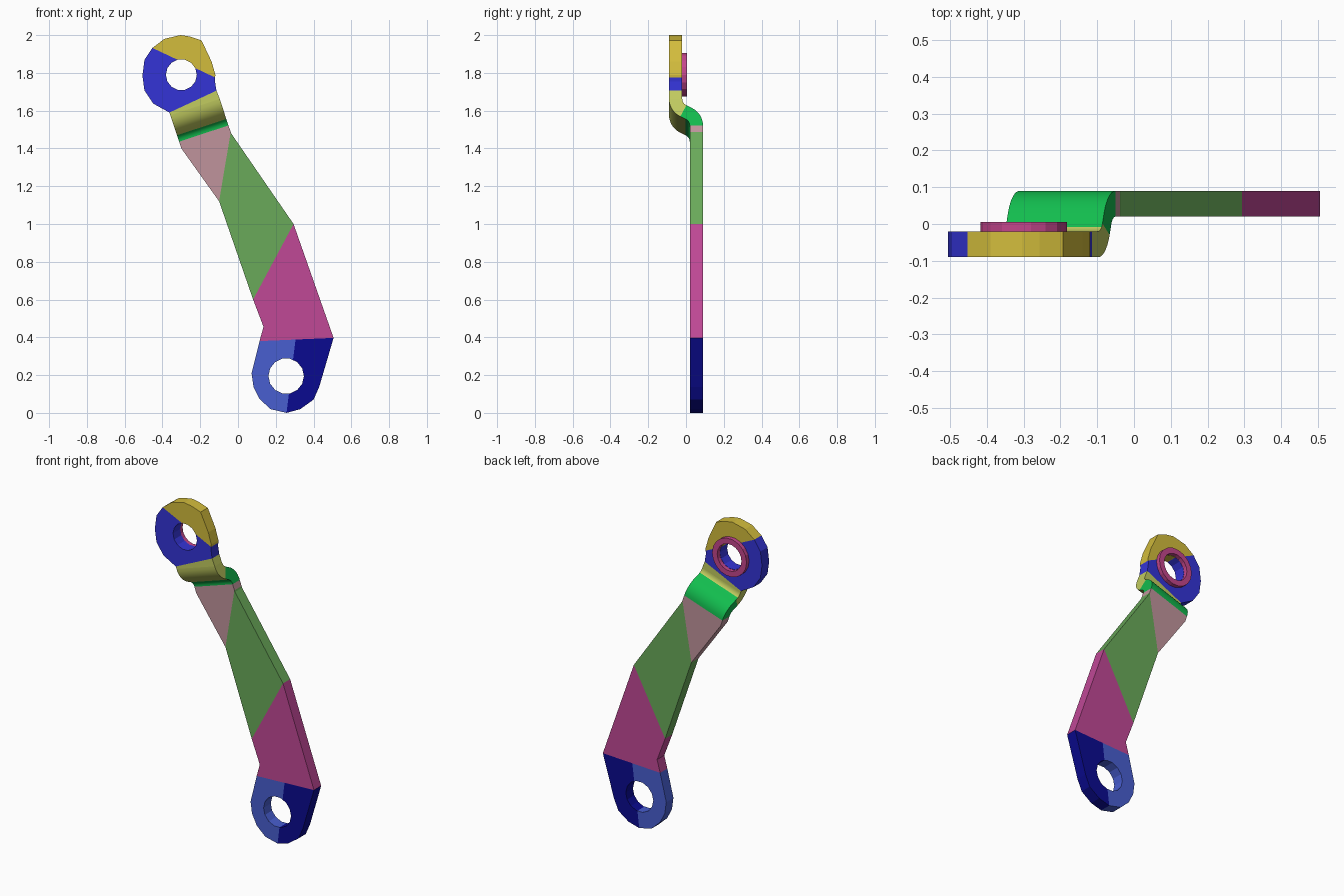
import bpy
import bmesh
from math import sin, cos, tau, radians
from mathutils import Vector

cube = bpy.data.objects.get("Cube")
if cube:
    bpy.data.objects.remove(cube)


def linear(c):
    return c / 12.92 if c < 0.04045 else ((c + 0.055) / 1.055) ** 2.4


def material(name, code):
    m = bpy.data.materials.new(name)
    col = [linear(int(code[i:i + 2], 16) / 255) for i in (0, 2, 4)] + [1]
    m.use_nodes = True
    m.diffuse_color = col
    m.node_tree.nodes["Principled BSDF"].inputs["Base Color"].default_value = col
    return m


gold = material("gold", "d2bc3c")
royal_blue = material("royal blue", "3434d6")
olive = material("olive yellow", "c2cc60")
bright_green = material("bright green", "12bc4e")
dusty_pink = material("dusty pink", "c0949c")
leaf_green = material("leaf green", "6aaa5a")
magenta = material("magenta", "c04896")
mid_blue = material("mid blue", "485ed0")
navy = material("navy", "0a0a90")
ring_pink = material("ring pink", "c4468c")


def finish(name, bm, mats):
    mesh = bpy.data.meshes.new(name)
    bm.to_mesh(mesh)
    bm.free()
    for m in mats:
        mesh.materials.append(m)
    obj = bpy.data.objects.new(name, mesh)
    bpy.context.collection.objects.link(obj)
    return obj


def circle(centre, radius, sides):
    return [(centre[0] + radius * cos(tau * i / sides),
             centre[1] + radius * sin(tau * i / sides)) for i in range(sides)]


def plate(name, outline, hole, front, back, mats, cuts=(), open_end=None):
    """Flat plate with a hole; each cut gives the right-hand side the next colour."""
    bm = bmesh.new()
    edges = []
    for loop in (outline, hole):
        verts = [bm.verts.new((x, front, z)) for x, z in loop]
        edges += [bm.edges.new((verts[i - 1], v)) for i, v in enumerate(verts)]
    bmesh.ops.triangle_fill(bm, edges=edges, use_beauty=True, normal=(0, -1, 0))
    ext = bmesh.ops.extrude_face_region(bm, geom=bm.faces[:])
    moved = [g for g in ext["geom"] if isinstance(g, bmesh.types.BMVert)]
    bmesh.ops.translate(bm, verts=moved, vec=(0, back - front, 0))
    bmesh.ops.recalc_face_normals(bm, faces=bm.faces[:])
    # the end that meets the bend stays open
    if open_end:
        ends = [f for f in bm.faces if f.normal.dot(open_end) > 0.999]
        bmesh.ops.delete(bm, geom=ends, context="FACES")
    for step, (p, q) in enumerate(cuts):
        start = Vector((p[0], 0, p[1]))
        right = Vector((q[1] - p[1], 0, p[0] - q[0])).normalized()
        faces = [f for f in bm.faces if f.material_index == step]
        geom = set(faces)
        for f in faces:
            geom.update(f.edges, f.verts)
        bmesh.ops.bisect_plane(bm, geom=list(geom), dist=0.0005,
                               plane_co=start, plane_no=right)
        for f in bm.faces:
            if f.material_index == step and (f.calc_center_median() - start).dot(right) > 0:
                f.material_index = step + 1
    return finish(name, bm, mats)


# Shared frame of the bend: across the arm and up along it
across = Vector((0.95, 0, 0.312)).normalized()
along = Vector((-across.z, 0, across.x))
left_foot = Vector((-0.312, 0, 1.436))
WIDTH = 0.275
THICK = 0.07
ANGLE = radians(63)
MEAN_R = 0.075
STRAIGHT = (0.11 - 2 * MEAN_R * (1 - cos(ANGLE))) / sin(ANGLE)
STEPS = 7

# Bend: double-curved strip stepping from the arm forward to the upper eye
path = []
for i in range(STEPS + 1):
    a = ANGLE * i / STEPS
    path.append((0.055 - MEAN_R * (1 - cos(a)), MEAN_R * sin(a), a))
rise = 2 * MEAN_R * sin(ANGLE) + STRAIGHT * cos(ANGLE)
path += [(-y, rise - s, a) for y, s, a in reversed(path)]

bm = bmesh.new()
rings = []
for y, s, a in path:
    ring = []
    for side, off in ((0, -1), (1, -1), (1, 1), (0, 1)):
        d = off * THICK / 2
        co = left_foot + across * WIDTH * side + along * (s + d * sin(a))
        co.y = y + d * cos(a)
        ring.append(bm.verts.new(co))
    rings.append(ring)
for lower, upper in zip(rings, rings[1:]):
    for k in range(4):
        n = (k + 1) % 4
        f = bm.faces.new((lower[k], lower[n], upper[n], upper[k]))
        f.material_index = 0 if f.calc_center_median().y > -0.01 else 1
bmesh.ops.recalc_face_normals(bm, faces=bm.faces[:])
bend = finish("bend", bm, [bright_green, olive])
bpy.ops.object.select_all(action="DESELECT")
bend.select_set(True)
bpy.context.view_layer.objects.active = bend
bpy.ops.object.shade_smooth_by_angle(angle=radians(35))


def bend_corner(side, s):
    p = left_foot + across * WIDTH * side + along * s
    return p.x, p.z


# Arm with the lower eye
arm_outline = [
    bend_corner(0, 0), (-0.30, 1.40), (-0.10, 1.12), (0.08, 0.60), (0.135, 0.456),
    (0.114, 0.38), (0.072, 0.21), (0.082, 0.138), (0.114, 0.074), (0.172, 0.02),
    (0.257, 0), (0.33, 0.02), (0.40, 0.07), (0.43, 0.138), (0.506, 0.397),
    (0.294, 1.0), (-0.035, 1.478), bend_corner(1, 0)]
plate("arm", arm_outline, circle((0.255, 0.195), 0.094, 14), 0.02, 0.09,
      [dusty_pink, leaf_green, magenta, mid_blue, navy],
      [((-0.10, 1.12), (-0.04, 1.478)), ((0.08, 0.60), (0.294, 1.0)),
       ((0.114, 0.38), (0.506, 0.397)), ((0.257, 0), (0.305, 0.392))],
      along)

# Upper eye
eye_centre = (-0.30, 1.79)
eye_outline = [
    bend_corner(0, rise), (-0.363, 1.59), (-0.448, 1.637), (-0.495, 1.706),
    (-0.506, 1.785), (-0.495, 1.87), (-0.453, 1.932), (-0.39, 1.98), (-0.305, 2.0),
    (-0.257, 1.993), (-0.193, 1.972), (-0.14, 1.86), (-0.12, 1.79), (-0.122, 1.755),
    (-0.114, 1.706), bend_corner(1, rise)]
plate("upper_eye", eye_outline, circle(eye_centre, 0.082, 14), -0.09, -0.02,
      [gold, royal_blue, olive],
      [((-0.453, 1.932), (-0.12, 1.775)), ((-0.363, 1.59), (-0.114, 1.706))],
      -along)

# Raised ring behind the upper eye
plate("eye_ring", circle(eye_centre, 0.118, 18), circle(eye_centre, 0.083, 18),
      -0.02, 0.005, [ring_pink])
